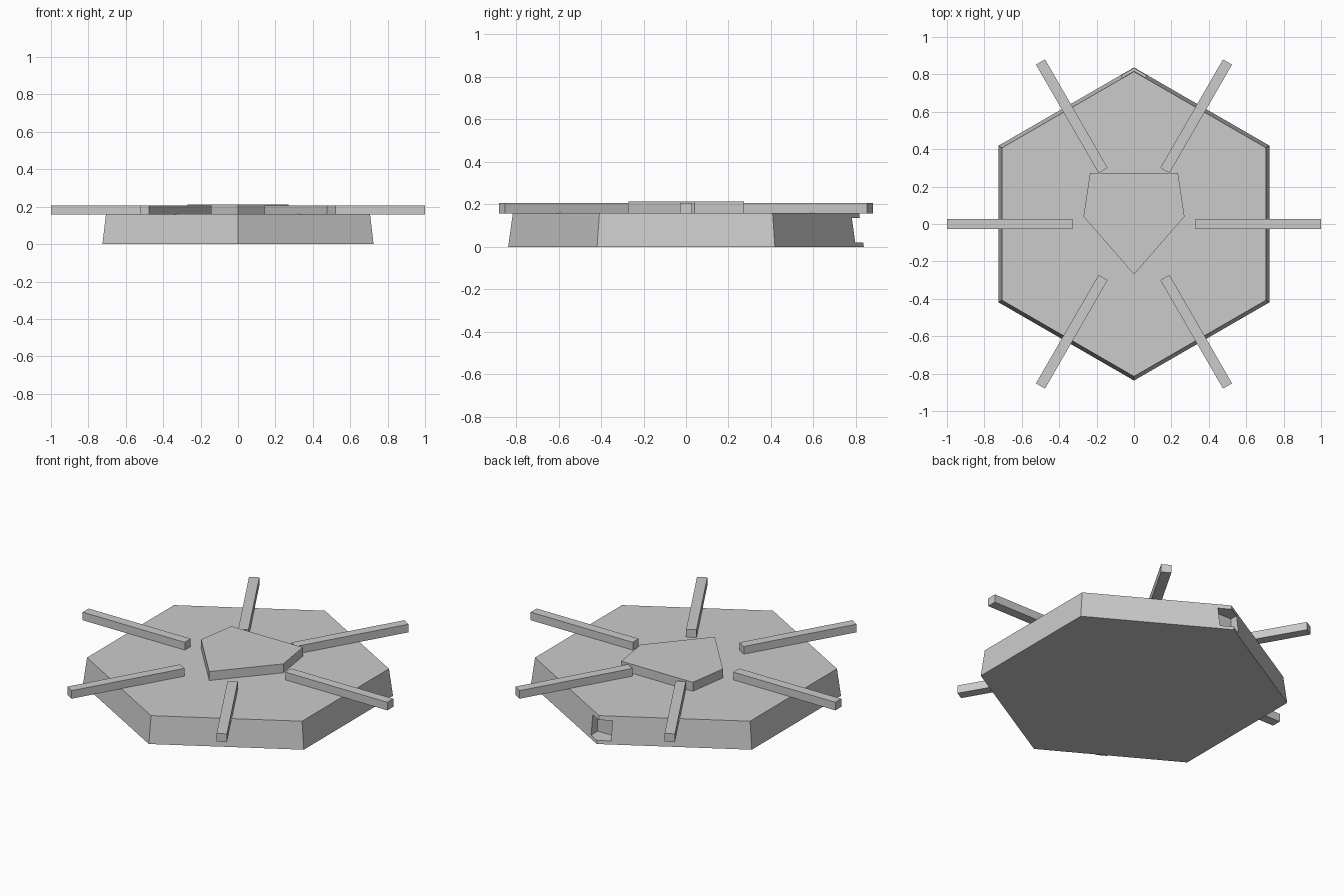
import bpy, bmesh
from math import sin, cos, pi, radians
from mathutils import Matrix

cube = bpy.data.objects.get("Cube")
if cube:
    bpy.data.objects.remove(cube, do_unlink=True)

grey = bpy.data.materials.new("plain grey")
grey.use_nodes = True
colour = (0.6, 0.6, 0.6, 1)
grey.diffuse_color = colour
grey.node_tree.nodes["Principled BSDF"].inputs["Base Color"].default_value = colour


def prism(name, bottom, top, z0, z1):
    """Solid between two matching outlines, anticlockwise from above."""
    bm = bmesh.new()
    low = [bm.verts.new((x, y, z0)) for x, y in bottom]
    high = [bm.verts.new((x, y, z1)) for x, y in top]
    bm.faces.new(low[::-1])
    bm.faces.new(high)
    n = len(low)
    for i in range(n):
        j = (i + 1) % n
        bm.faces.new((low[i], low[j], high[j], high[i]))
    mesh = bpy.data.meshes.new(name)
    bm.to_mesh(mesh)
    bm.free()
    mesh.materials.append(grey)
    obj = bpy.data.objects.new(name, mesh)
    bpy.context.collection.objects.link(obj)
    return obj


def hexagon(radius):
    return [(radius * cos(pi / 6 + k * pi / 3), radius * sin(pi / 6 + k * pi / 3))
            for k in range(6)]


def rectangle(x0, x1, y0, y1):
    return [(x0, y0), (x1, y0), (x1, y1), (x0, y1)]


# Tapered six-sided base
base = prism("base", hexagon(0.837), hexagon(0.815), 0, 0.16)

# Square socket cut into the back corner
slot = rectangle(-0.065, 0.065, 0.735, 0.95)
cutter = prism("socket_cutter", slot, slot, 0.02, 0.135)
cutter.hide_render = True
cutter.hide_viewport = True
cut = base.modifiers.new("socket", "BOOLEAN")
cut.operation = "DIFFERENCE"
cut.solver = "EXACT"
cut.object = cutter

# Apply the cut so the helper can go
bpy.context.view_layer.update()
depsgraph = bpy.context.evaluated_depsgraph_get()
carved = bpy.data.meshes.new_from_object(base.evaluated_get(depsgraph))
base.modifiers.clear()
base.data = carved
bpy.data.objects.remove(cutter, do_unlink=True)

# Five-sided centre plate pointing to the front
plate = [(0, -0.27), (0.27, 0.04), (0.235, 0.272), (-0.235, 0.272), (-0.27, 0.04)]
prism("centre_plate", plate, plate, 0.155, 0.213)

# Six radial bars
bar = rectangle(0.33, 1.0, -0.028, 0.028)
for k in range(6):
    spoke = prism(f"radial_bar_{k + 1}", bar, bar, 0.158, 0.206)
    spoke.data.transform(Matrix.Rotation(radians(60 * k), 4, "Z"))
